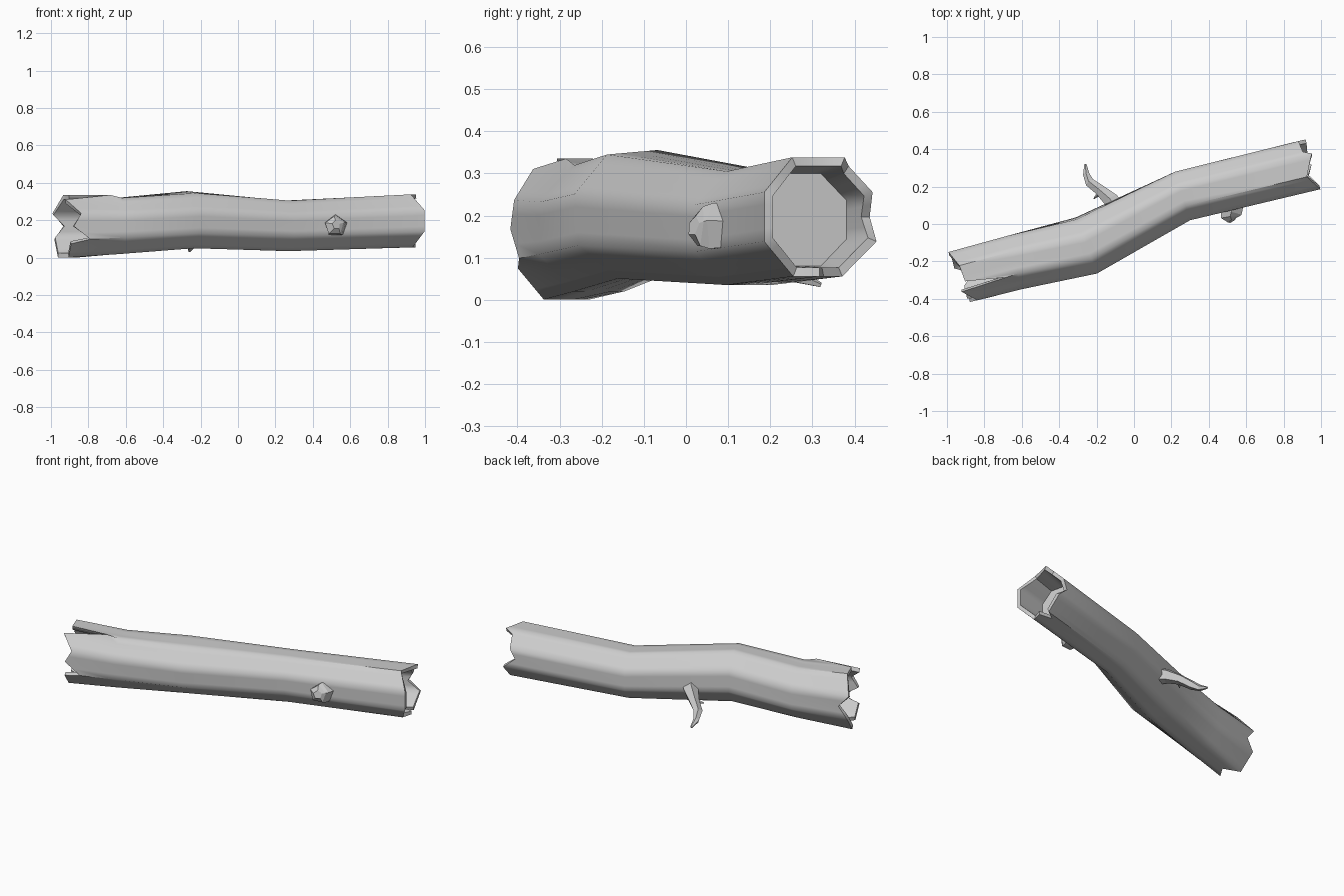
import bpy, bmesh, math
from mathutils import Vector

if "Cube" in bpy.data.objects:
    bpy.data.objects.remove(bpy.data.objects["Cube"])

N = 32  # eight flat sides, four segments each, so the ends can splinter


def finish(name, bm, angle):
    bmesh.ops.recalc_face_normals(bm, faces=bm.faces)
    me = bpy.data.meshes.new(name)
    bm.to_mesh(me)
    bm.free()
    ob = bpy.data.objects.new(name, me)
    bpy.context.collection.objects.link(ob)
    bpy.ops.object.select_all(action='DESELECT')
    ob.select_set(True)
    bpy.context.view_layer.objects.active = ob
    if angle:
        bpy.ops.object.shade_smooth_by_angle(angle=math.radians(angle))
    return ob


def loft(bm, rings):
    vs = [[bm.verts.new(p) for p in r] for r in rings]
    n = len(vs[0])
    for a, b in zip(vs, vs[1:]):
        for i in range(n):
            bm.faces.new((a[i], a[(i + 1) % n], b[(i + 1) % n], b[i]))
    bm.faces.new(vs[0][::-1])
    bm.faces.new(vs[-1])


def keyed(keys):
    # linear interpolation of end offsets around the rim
    ks = sorted(keys.items())
    ks.append((ks[0][0] + N, ks[0][1]))
    out = []
    for j in range(N):
        for (a, va), (b, vb) in zip(ks, ks[1:]):
            if a <= j < b:
                out.append(va + (vb - va) * (j - a) / (b - a))
                break
    return out


def section(center, heading, rs, rz, roll=0, scale=1, shift=None):
    t = Vector((math.cos(math.radians(heading)), math.sin(math.radians(heading)), 0))
    s = Vector((-t.y, t.x, 0))
    corner = []
    for k in range(8):
        a = math.radians(22.5 + 45 * k + roll)
        corner.append(s * math.cos(a) * rs * scale + Vector((0, 0, math.sin(a) * rz * scale)))
    pts = []
    for j in range(N):
        k, f = j // 4, (j % 4) / 4
        p = Vector(center) + corner[k].lerp(corner[(k + 1) % 8], f)
        pts.append(p + t * (shift[j] if shift else 0))
    return pts


# hollow log with splintered ends
left = keyed({0: -.04, 4: 0, 7: .01, 8: .23, 9: -.02, 12: .05, 14: .01, 16: .10,
              17: .0, 20: 0, 22: .06, 24: -.03, 28: -.03, 30: .02})
right = keyed({0: -.03, 3: -.02, 4: .025, 5: .01, 8: -.03, 12: .025, 16: .025, 20: -.02,
               22: .01, 23: -.07, 24: 0, 28: .01, 30: -.06})
L = ((-.92, -.28, .168), 13.3, .155, .181)
R = ((.94, .315, .197), 13.3, .15, .153)
bm = bmesh.new()
loft(bm, [
    section((-.64, -.212, .172), 13.3, .16, .162, 0, .78),
    section(*L, 0, .86, left),
    section(*L, 0, 1, left),
    section((-.635, -.205, .17), 13.5, .16, .162),
    section((-.255, -.115, .203), 20.8, .168, .16, 5),
    section((.26, .15, .17), 17.1, .147, .146),
    section(*R, 0, 1, right),
    section(*R, 0, .85, right),
    section((.78, .276, .19), 13.3, .15, .153, 0, .78),
])
finish("hollow_log", bm, 46)


def limb(name, pts, radii, sides, angle=0):
    bm = bmesh.new()
    pts = [Vector(p) for p in pts]
    rings = []
    for i, (p, r) in enumerate(zip(pts, radii)):
        d = (pts[min(i + 1, len(pts) - 1)] - pts[max(i - 1, 0)]).normalized()
        u = d.cross(Vector((0, 0, 1))).normalized()
        w = u.cross(d)
        rings.append([p + (u * math.sin(2 * math.pi * k / sides)
                           + w * math.cos(2 * math.pi * k / sides)) * r for k in range(sides)])
    loft(bm, rings)
    return finish(name, bm, angle)


# broken knot on the front
limb("broken_knot", [(.55, .16, .17), (.52, .065, .17), (.515, .035, .17), (.525, .018, .175)],
     [.05, .06, .052, .025], 5)

# bent branch on the back, with a tiny twig
limb("side_branch", [(-.07, .05, .16), (-.125, .13, .145), (-.18, .18, .12), (-.235, .22, .085),
                     (-.255, .265, .055), (-.26, .32, .035)],
     [.06, .042, .03, .026, .018, .006], 5)
limb("twig", [(-.16, .17, .12), (-.195, .155, .11), (-.215, .135, .10)], [.014, .01, .003], 4)
